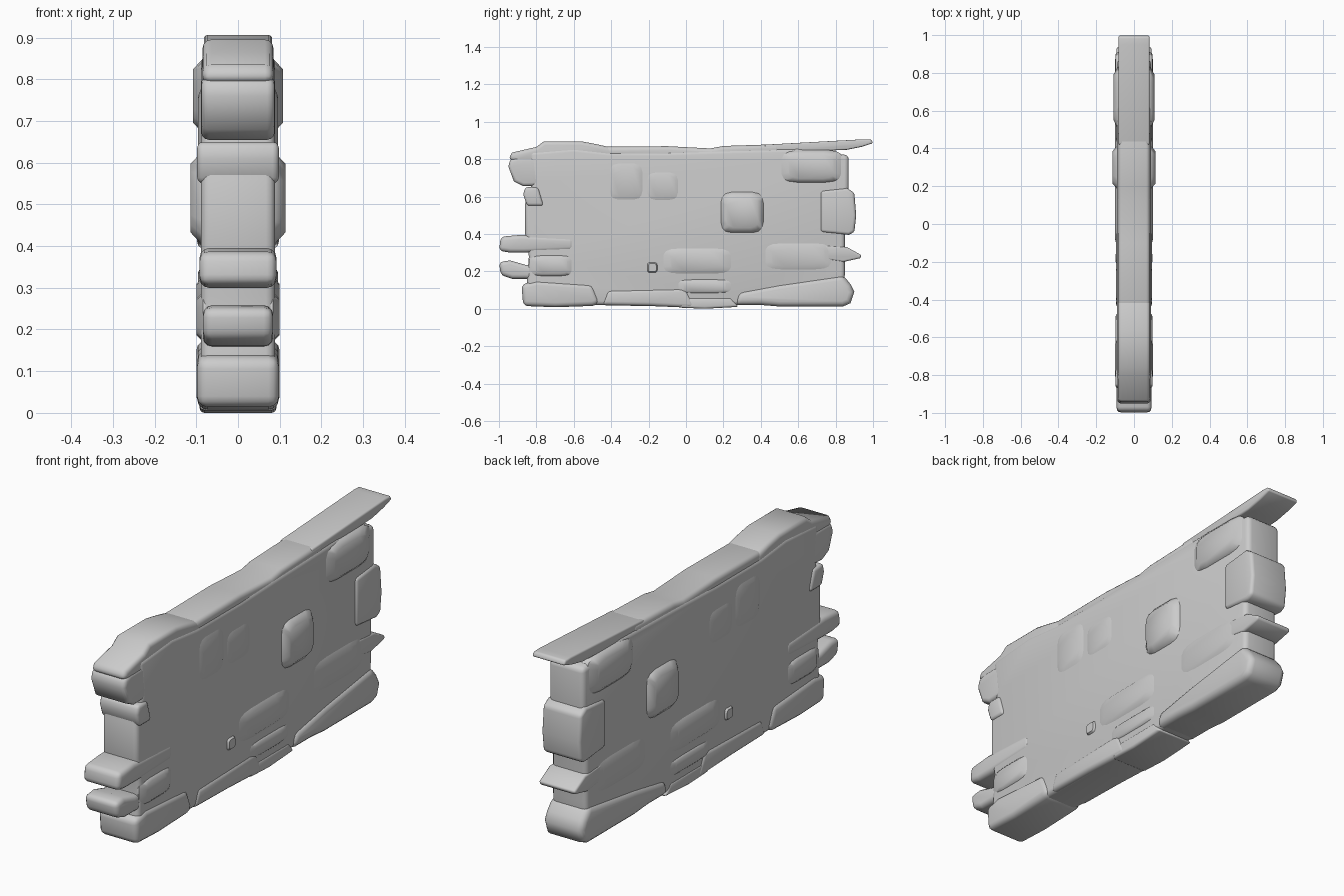
import bpy
import bmesh
import math
from mathutils import Vector

old = bpy.data.objects.get("Cube")
if old:
    bpy.data.objects.remove(old, do_unlink=True)

# One plain stone colour
stone_grey = bpy.data.materials.new("stone grey")
stone_grey.use_nodes = True
colour = (0.6, 0.6, 0.6, 1)
stone_grey.diffuse_color = colour
shader = next(n for n in stone_grey.node_tree.nodes if n.type == "BSDF_PRINCIPLED")
shader.inputs["Base Color"].default_value = colour
shader.inputs["Roughness"].default_value = 0.9


def finish(name, bm, bevel=0.0, angle=50):
    """Turn a bmesh into a smooth-shaded, optionally bevelled object."""
    bmesh.ops.recalc_face_normals(bm, faces=bm.faces[:])
    mesh = bpy.data.meshes.new(name)
    bm.to_mesh(mesh)
    bm.free()
    obj = bpy.data.objects.new(name, mesh)
    bpy.context.collection.objects.link(obj)
    mesh.materials.append(stone_grey)
    bpy.ops.object.select_all(action="DESELECT")
    bpy.context.view_layer.objects.active = obj
    obj.select_set(True)
    if bevel:
        mod = obj.modifiers.new("worn edges", "BEVEL")
        mod.width = bevel
        mod.segments = 3
        mod.limit_method = "ANGLE"
        mod.angle_limit = math.radians(50)
        bpy.ops.object.modifier_apply(modifier=mod.name)
    bpy.ops.object.shade_smooth_by_angle(angle=math.radians(angle))
    return obj


def slab(name, outline, half, bevel):
    """Extrude a side outline (y, z) through the wall thickness."""
    bm = bmesh.new()
    face = bm.faces.new([bm.verts.new((-half, y, z)) for y, z in outline])
    result = bmesh.ops.extrude_face_region(bm, geom=[face])
    moved = [v for v in result["geom"] if isinstance(v, bmesh.types.BMVert)]
    bmesh.ops.translate(bm, verts=moved, vec=Vector((half * 2, 0, 0)))
    return finish(name, bm, bevel)


def boulder(name, y0, y1, z0, z1, half, sides=16):
    """Rounded stone running through the wall and swelling out of both faces."""
    bm = bmesh.new()
    cy, cz = (y0 + y1) / 2, (z0 + z1) / 2
    ry, rz = (y1 - y0) / 2, (z1 - z0) / 2
    rings = []
    for x, scale in ((-half, .72), (-.084, 1), (.084, 1), (half, .72)):
        ring = []
        for i in range(sides):
            a = math.tau * (i + .5) / sides
            c, s = math.cos(a), math.sin(a)
            y = cy + ry * scale * math.copysign(abs(c) ** .45, c)
            z = cz + rz * scale * math.copysign(abs(s) ** .45, s)
            ring.append(bm.verts.new((x, y, z)))
        rings.append(ring)
    for low, high in zip(rings, rings[1:]):
        for i in range(sides):
            j = (i + 1) % sides
            bm.faces.new((low[i], low[j], high[j], high[i]))
    bm.faces.new(rings[0])
    bm.faces.new(rings[-1])
    return finish(name, bm)


# Main body of the wall, with uneven ends and a wavy top
slab("wall_body", [
    (-.86, .03), (-.5, .02), (0, .01), (.3, .02), (.84, .03),
    (.85, .2), (.85, .4), (.87, .6), (.87, .82), (.6, .86),
    (.2, .85), (-.1, .84), (-.42, .84), (-.6, .86), (-.84, .84),
    (-.82, .68), (-.86, .56), (-.86, .4), (-.84, .28), (-.85, .15),
], .089, .022)

# Top courses: raised front cap, sagging middle and overhanging rear lip
slab("front_cap", [
    (-.95, .8), (-.93, .835), (-.8, .865), (-.76, .895), (-.56, .895),
    (-.48, .88), (-.4, .862), (-.38, .8), (-.6, .78), (-.9, .78),
], .085, .02)
slab("middle_cap", [
    (-.44, .866), (-.1, .869), (.13, .857), (.2, .87), (.5, .88),
    (.5, .81), (-.44, .81),
], .084, .02)
slab("rear_cap", [
    (.42, .877), (.95, .906), (.99, .905), (1, .885), (.94, .866),
    (.86, .85), (.42, .83),
], .082, .008)

# Stones sticking out of the front end
slab("front_upper_stone", [
    (-.94, .8), (-.95, .76), (-.92, .68), (-.87, .655), (-.7, .66),
    (-.7, .81), (-.9, .81),
], .088, .018)
slab("front_wedge_stone", [
    (-.86, .65), (-.79, .65), (-.76, .55), (-.85, .55), (-.87, .61),
], .098, .015)
slab("front_long_peg", [
    (-1, .31), (-.99, .385), (-.88, .395), (-.6, .38), (-.6, .31),
    (-.86, .3), (-.94, .3),
], .092, .022)
slab("front_short_peg", [
    (-.99, .18), (-1, .25), (-.94, .258), (-.86, .235), (-.66, .23),
    (-.66, .15), (-.86, .16), (-.93, .16),
], .084, .022)

# Foundation stones along the bottom
slab("front_foundation", [
    (-.87, .015), (-.88, .13), (-.8, .15), (-.5, .13), (-.46, .03),
    (-.5, .015), (-.7, .008),
], .098, .025)
slab("middle_foundation", [
    (-.45, .02), (-.42, .1), (0, .11), (.05, .004), (-.2, .015),
], .095, .02)
slab("centre_foundation", [
    (-.04, .006), (0, .06), (.24, .06), (.28, .01), (.1, 0),
], .092, .012)
slab("rear_foundation", [
    (.26, .02), (.28, .09), (.5, .13), (.84, .18), (.88, .13),
    (.9, .09), (.88, .03), (.84, .012), (.5, .012), (.4, .02),
], .1, .028)

# Stones of the rear end
slab("rear_block", [
    (.72, .41), (.72, .63), (.86, .645), (.9, .62), (.91, .5),
    (.9, .41), (.87, .395),
], .098, .015)
slab("rear_spur", [
    (.6, .3), (.62, .35), (.86, .33), (.94, .285), (.93, .27),
    (.84, .25), (.7, .27),
], .092, .01)

# Rounded stones swelling from both faces
for name, y0, y1, z0, z1, half in (
    ("upper_rear_stone", .5, .84, .67, .85, .108),
    ("central_stone", .18, .42, .4, .63, .114),
    ("lower_central_stone", -.14, .26, .18, .33, .1),
    ("sill_stone", -.06, .26, .08, .16, .096),
    ("small_chip", -.21, -.15, .19, .25, .098),
    ("upper_front_stone", -.42, -.22, .57, .79, .096),
    ("upper_middle_stone", -.22, -.03, .57, .74, .094),
    ("low_front_stone", -.84, -.6, .17, .29, .1),
    ("low_rear_stone", .4, .8, .2, .36, .096),
):
    boulder(name, y0, y1, z0, z1, half)
